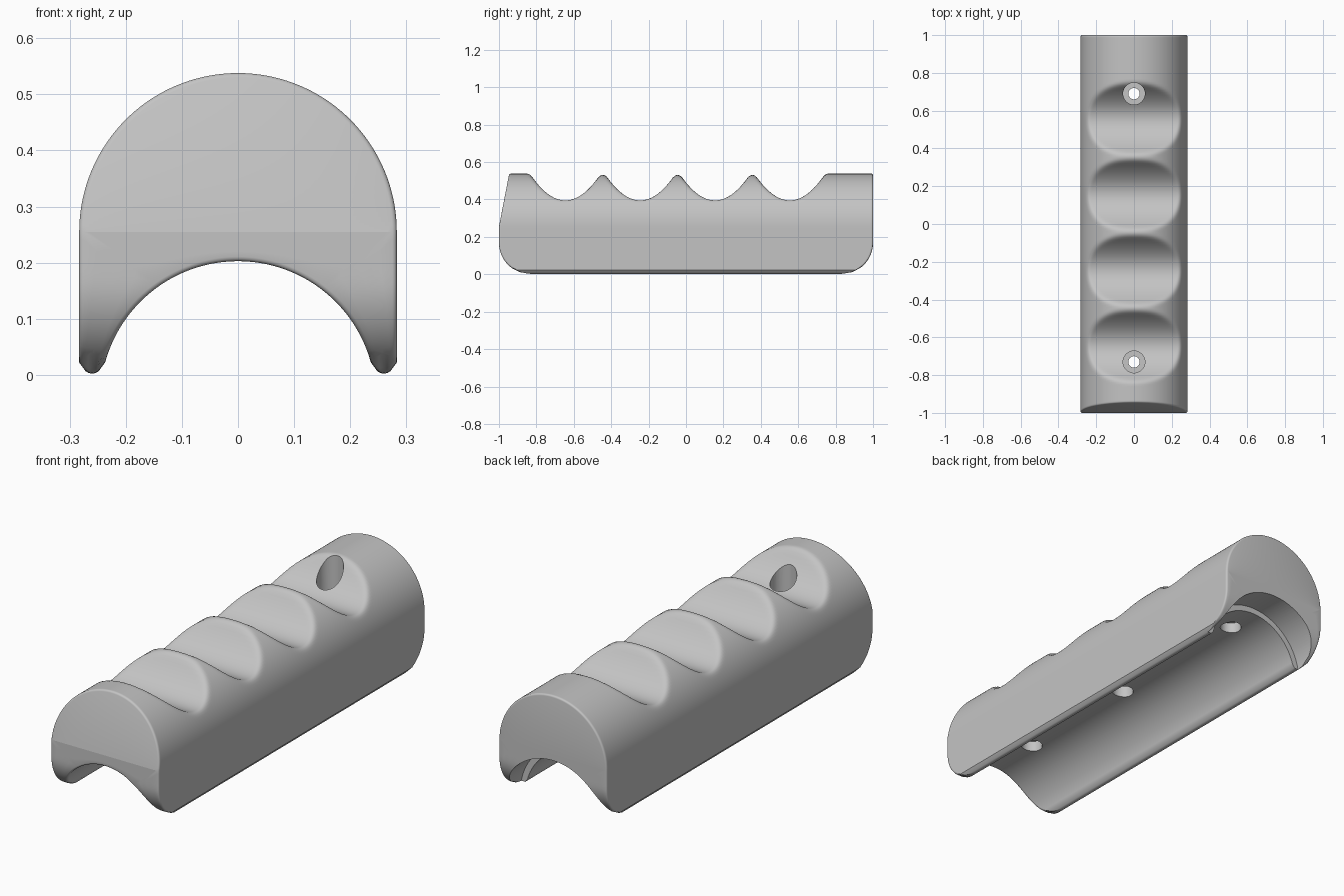
import bpy, bmesh, math
from mathutils import Vector

if "Cube" in bpy.data.objects:
    bpy.data.objects.remove(bpy.data.objects["Cube"])

HALF, SHOULDER = 0.283, 0.255          # half width, height where the round top starts
ARCH_R, ARCH_Z = 0.2457, -0.043        # tube channel below
TIP, CORNER = 0.022, 0.17              # leg tip rounding, end corner rounding
LEG, TOP, ROWS, STEPS = 16, 72, 4, 160
COLS = 2 * LEG + TOP
FINGERS = [-0.645, -0.245, 0.155, 0.555]


def smooth_min(a, b, k):
    return min(a, b) - max(k - abs(a - b), 0) ** 2 / (4 * k)


def finger_height(y):
    h = 2.0
    for c in FINGERS:
        h = smooth_min(h, 0.395 + 4 * (y - c) ** 2, 0.08)
    return h


def section():
    """Paired outer and channel points of the cross-section, left to right."""
    outer, inner = [], []
    low, mid = math.asin((TIP - ARCH_Z) / ARCH_R), math.radians(55)
    for u in range(COLS + 1):
        s = min(u, COLS - u)
        side = -1 if u <= COLS / 2 else 1
        if s <= LEG:
            f = s / LEG
            outer.append((side * HALF, TIP + f * (SHOULDER - TIP)))
            a = low + f * (mid - low)
        else:
            f = (s - LEG) / (TOP / 2)
            b = f * math.pi / 2
            outer.append((side * HALF * math.cos(b), SHOULDER + HALF * math.sin(b)))
            a = mid + f * (math.pi / 2 - mid)
        inner.append((side * ARCH_R * math.cos(a), ARCH_Z + ARCH_R * math.sin(a)))
    return outer, inner


OUTER, INNER = section()


def point(u, v, t):
    (xo, zo), (xi, zi) = OUTER[u], INNER[u]
    f = v / ROWS
    if 0 < v < ROWS and LEG <= u <= COLS - LEG:
        # the first row follows the crease of the sloping front
        crease = (zo - SHOULDER) / (zo - zi)
        f = crease + (1 - crease) * (v - 1) / (ROWS - 1)
    x, z = xo + f * (xi - xo), zo + f * (zi - zo)
    if u in (0, COLS):
        z -= TIP * math.sin(math.pi * f)
    d = max(0, CORNER - max(z, 0))
    cut = CORNER - math.sqrt(max(0, CORNER ** 2 - d * d))
    front = -1 + cut + max(0, z - SHOULDER) * 0.193
    y = front + (1 - cut - front) * t / STEPS
    if v == 0:
        z = smooth_min(z, finger_height(y), 0.02)
    return Vector((x, y, z))


# Grip body
bm = bmesh.new()
cache = {}


def vert(key):
    if key not in cache:
        cache[key] = bm.verts.new(point(*key))
    return cache[key]


def sheet(n, m, place):
    for i in range(n):
        for j in range(m):
            corners = [(i, j), (i + 1, j), (i + 1, j + 1), (i, j + 1)]
            bm.faces.new([vert(place(*c)) for c in corners])


for v in (0, ROWS):
    sheet(COLS, STEPS, lambda i, j: (i, v, j))
for u in (0, COLS):
    sheet(ROWS, STEPS, lambda i, j: (u, i, j))
for t in (0, STEPS):
    sheet(COLS, ROWS, lambda i, j: (i, j, t))
bmesh.ops.remove_doubles(bm, verts=bm.verts, dist=1e-5)
bmesh.ops.recalc_face_normals(bm, faces=bm.faces)

# Soft rims at both ends
rims = [e for e in bm.edges if len(e.link_faces) == 2
        and e.calc_face_angle(0) > math.radians(45)]
bmesh.ops.bevel(bm, geom=rims, offset=0.008, segments=3, profile=0.5,
                affect='EDGES', clamp_overlap=False)
mesh = bpy.data.meshes.new("hand_grip")
bm.to_mesh(mesh)
bm.free()
grip = bpy.data.objects.new("hand_grip", mesh)
bpy.context.collection.objects.link(grip)


# Cutters: channel step at the back, screw holes and the blind middle hole
def cut_cylinder(radius, start, end, sides=48):
    start, end = Vector(start), Vector(end)
    axis = end - start
    bpy.ops.mesh.primitive_cylinder_add(
        vertices=sides, radius=radius, depth=axis.length, location=(start + end) / 2,
        rotation=axis.to_track_quat('Z', 'Y').to_euler())
    cutter = bpy.context.object
    cutter.hide_render = True
    mod = grip.modifiers.new("cut", 'BOOLEAN')
    mod.operation, mod.solver, mod.object = 'DIFFERENCE', 'EXACT', cutter
    bpy.context.view_layer.objects.active = grip
    bpy.ops.object.modifier_apply(modifier=mod.name)
    bpy.data.objects.remove(cutter)


cut_cylinder(0.274, (0, 0.85, ARCH_Z), (0, 1.1, ARCH_Z), 128)
for y in (0.69, -0.73):
    cut_cylinder(0.058, (0, y, 0.3), (0, y, 0.7))
    cut_cylinder(0.03, (0, y, 0.1), (0, y, 0.6))
    cut_cylinder(0.048, (0, y, 0.1), (0, y, 0.25))
cut_cylinder(0.048, (0, -0.08, 0.1), (0, -0.08, 0.27))

# Shading and colour
bpy.ops.object.select_all(action='DESELECT')
grip.select_set(True)
bpy.context.view_layer.objects.active = grip
bpy.ops.object.shade_smooth_by_angle(angle=math.radians(35))
for e in grip.data.edges:
    ends = [grip.data.vertices[i].co for i in e.vertices]
    if all(p.y < -0.99 and abs(p.z - SHOULDER) < 1e-4 for p in ends):
        e.use_edge_sharp = True

grey = bpy.data.materials.new("plain_grey")
grey.use_nodes = True
colour = (0.55, 0.55, 0.55, 1)
grey.diffuse_color = colour
grey.node_tree.nodes["Principled BSDF"].inputs["Base Color"].default_value = colour
grip.data.materials.clear()
grip.data.materials.append(grey)
